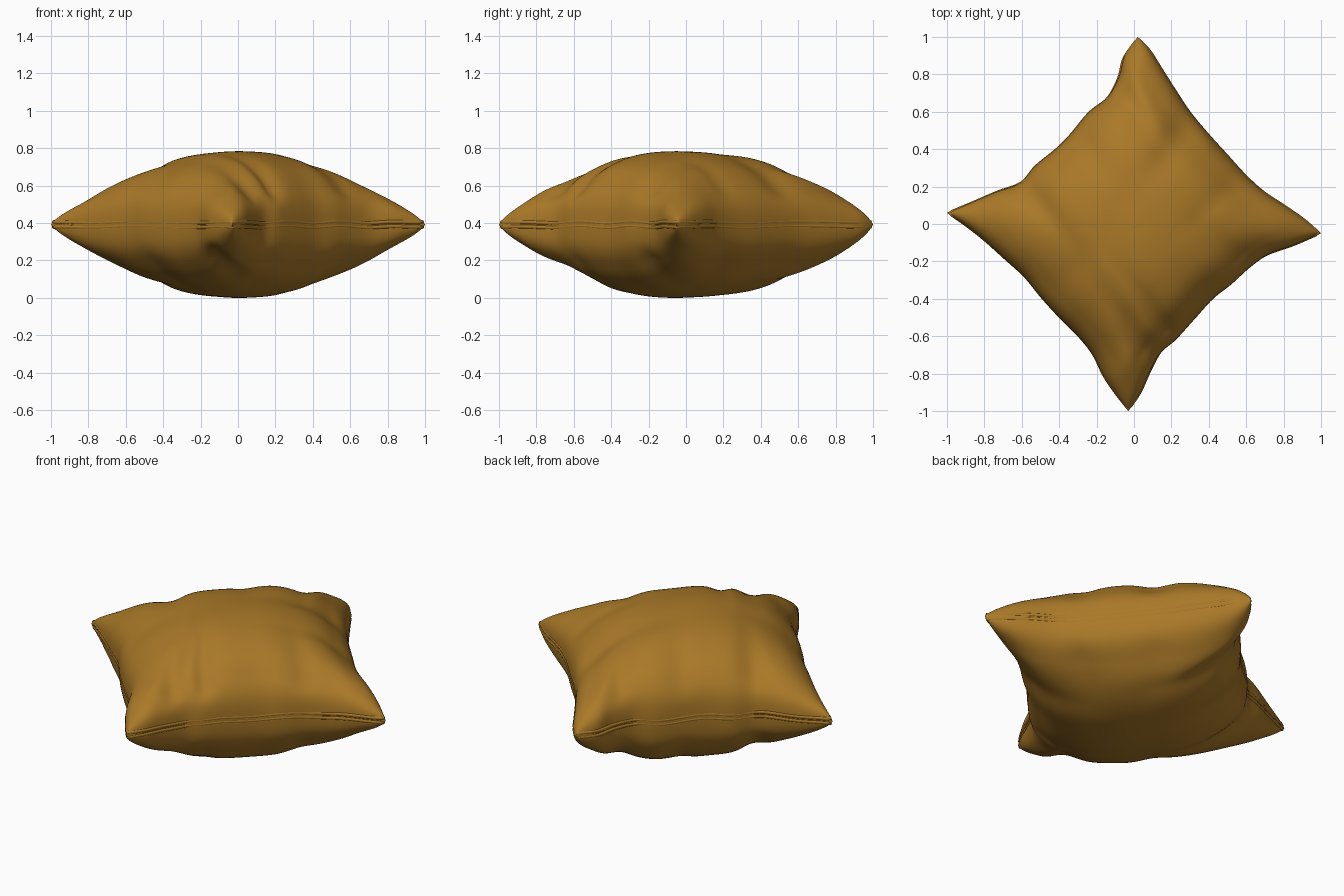
import bpy, bmesh, math
from mathutils import Vector

if "Cube" in bpy.data.objects:
    bpy.data.objects.remove(bpy.data.objects["Cube"])

MID, HALF, N = 0.397, 0.393, 88

mat = bpy.data.materials.new("ochre cloth")
mat.diffuse_color = (0.40, 0.19, 0.021, 1)
mat.use_nodes = True
mat.node_tree.nodes["Principled BSDF"].inputs["Base Color"].default_value = mat.diffuse_color

# Four wavy seam edges between the cushion corners (seen from the top)
left_front = [(-1, .06), (-.9, -.01), (-.8, -.09), (-.7, -.18), (-.59, -.28), (-.5, -.39),
              (-.4, -.5), (-.3, -.6), (-.22, -.7), (-.16, -.82), (-.1, -.91), (-.03, -1)]
front_right = [(-.03, -1), (.03, -.91), (.08, -.8), (.14, -.69), (.22, -.62), (.32, -.51),
               (.42, -.4), (.52, -.32), (.62, -.23), (.72, -.16), (.86, -.11), (1, -.05)]
left_back = [(-1, .06), (-.88, .11), (-.74, .17), (-.61, .22), (-.53, .31), (-.42, .4),
             (-.34, .48), (-.24, .6), (-.14, .68), (-.08, .79), (-.05, .9), (.02, 1)]
back_right = [(.02, 1), (.08, .94), (.15, .83), (.22, .72), (.3, .6), (.4, .48),
              (.5, .37), (.6, .26), (.7, .17), (.82, .09), (.92, .02), (1, -.05)]


def along(pts, t):
    """Smooth curve through the points."""
    f = min(max(t, 0), 1) * (len(pts) - 1)
    i = min(int(f), len(pts) - 2)
    f -= i
    p0, p1, p2, p3 = (Vector(pts[min(max(i + k, 0), len(pts) - 1)]) for k in (-1, 0, 1, 2))
    return 0.5 * (2 * p1 + (p2 - p0) * f + (2 * p0 - 5 * p1 + 4 * p2 - p3) * f * f
                  + (3 * p1 - p0 - 3 * p2 + p3) * f ** 3)


def patch(u, v):
    """Fill the area between the four seam edges."""
    a, b = along(left_front, u), along(back_right, u)
    c, d = along(left_back, v), along(front_right, v)
    corner = ((1 - u) * (1 - v) * Vector(left_front[0]) + u * (1 - v) * Vector(front_right[0])
              + (1 - u) * v * Vector(back_right[0]) + u * v * Vector(front_right[-1]))
    return (1 - v) * a + v * b + (1 - u) * c + u * d - corner


def seam_z(p):
    return MID + 0.006 * math.sin(17 * p.x + 5 * p.y) * (1 - min(1, p.length) ** 4)


# Pucker folds: edge, place along it, width, depth on top, depth underneath
folds = [("fr", .22, .05, .035, .01), ("fr", .36, .04, .04, .015), ("fr", .72, .06, .03, .02),
         ("lf", .80, .07, .015, .045), ("lf", .45, .06, .012, .02), ("lb", .25, .05, .02, .03),
         ("lb", .55, .05, .015, .02), ("lb", .78, .05, .025, .03), ("br", .4, .06, .03, .015),
         ("br", .65, .05, .015, .02)]


def fold_depth(u, v, top):
    total = 0
    for edge, at, w, dt, db in folds:
        t, d = {"lf": (u, v), "br": (u, 1 - v), "lb": (v, u), "fr": (v, 1 - u)}[edge]
        total += (dt if top else db) * math.exp(-((t - at) / w) ** 2) * (d / .1) * math.exp(1 - d / .1)
    return total


# Cushion: an upper and a lower inflated panel, welded on the seam
bm = bmesh.new()
for top in (True, False):
    sign = 1 if top else -1
    grid = []
    for i in range(N + 1):
        row = []
        for j in range(N + 1):
            a, b = (math.sin(math.pi * (k / N - .5)) for k in (i, j))
            u, v = (a + 1) / 2, (b + 1) / 2
            p = patch(u, v)
            puff = math.sqrt(max(0, (1 - abs(a) ** 2.2) * (1 - abs(b) ** 2.2)))
            h = max(0, HALF * puff - fold_depth(u, v, top) * min(1, puff * 2))
            z = seam_z(p) * (1 - puff) + MID * puff + sign * h
            row.append(bm.verts.new((p.x, p.y, z)))
        grid.append(row)
    for i in range(N):
        for j in range(N):
            q = [grid[i][j], grid[i + 1][j], grid[i + 1][j + 1], grid[i][j + 1]]
            bm.faces.new(q if top else q[::-1])
bmesh.ops.remove_doubles(bm, verts=bm.verts, dist=1e-5)
for f in bm.faces:
    f.smooth = True
mesh = bpy.data.meshes.new("cushion")
bm.to_mesh(mesh)
bm.free()
mesh.materials.append(mat)
cushion = bpy.data.objects.new("cushion", mesh)
bpy.context.collection.objects.link(cushion)
low = min(v.co.z for v in mesh.vertices)
cushion.location.z = -low

# Seam: two thin rolled hems running side by side round the edge
outline = []
for pts, back in ((left_front, False), (front_right, False), (back_right, True), (left_back, True)):
    outline += [along(pts, 1 - k / 60 if back else k / 60) for k in range(60)]
for name, off in (("upper_hem", .012), ("lower_hem", -.012)):
    cu = bpy.data.curves.new(name, "CURVE")
    cu.dimensions = "3D"
    cu.bevel_depth = 0.012
    cu.bevel_resolution = 2
    sp = cu.splines.new("POLY")
    sp.points.add(len(outline) - 1)
    for pt, p in zip(sp.points, outline):
        q = p * 0.983
        pt.co = (q.x, q.y, seam_z(p) + off - low, 1)
    sp.use_cyclic_u = True
    sp.use_smooth = True
    cu.materials.append(mat)
    hem = bpy.data.objects.new(name, cu)
    bpy.context.collection.objects.link(hem)
    bpy.ops.object.select_all(action="DESELECT")
    hem.select_set(True)
    bpy.context.view_layer.objects.active = hem
    bpy.ops.object.convert(target="MESH")
